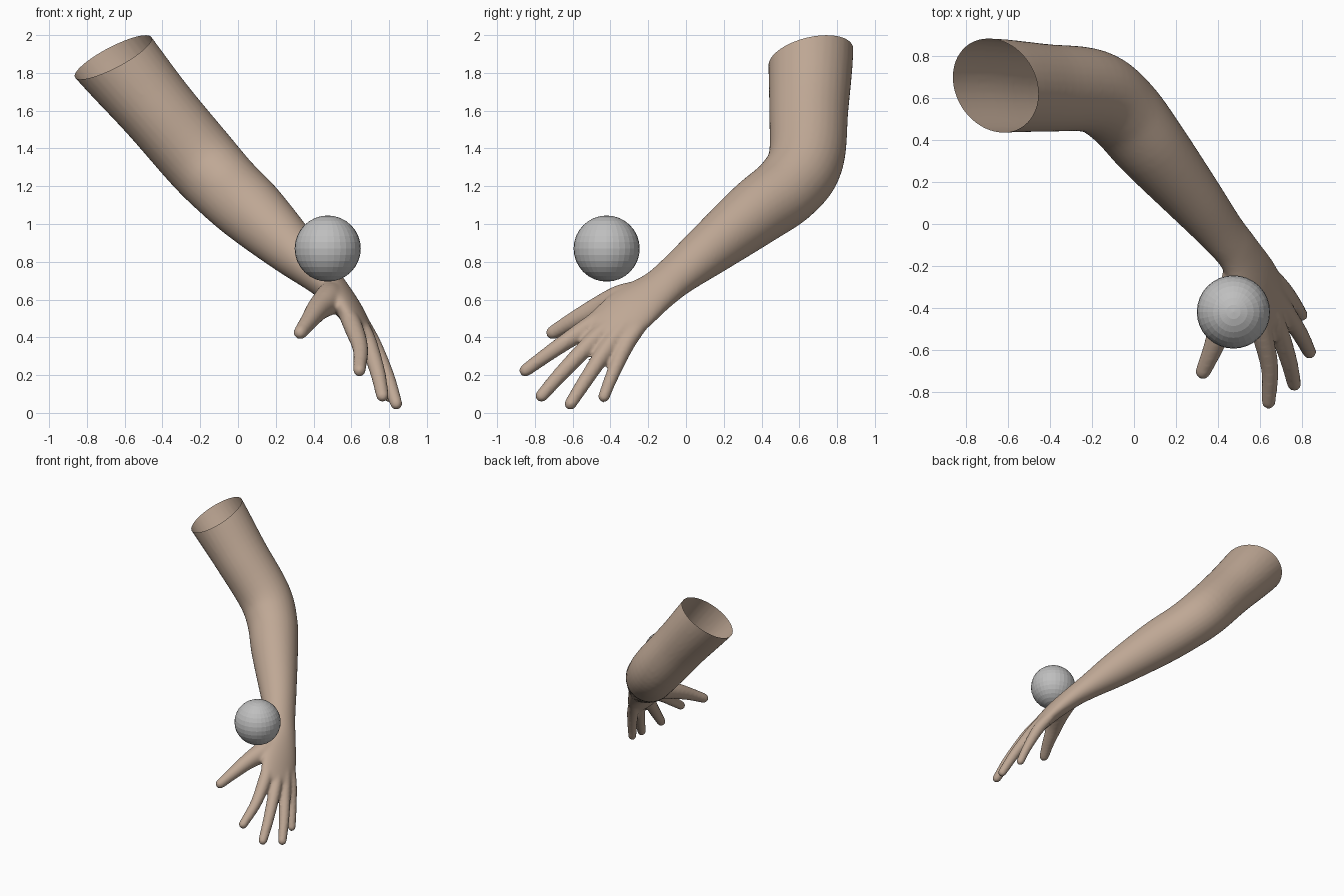
import bpy, bmesh, math
from mathutils import Vector

if "Cube" in bpy.data.objects:
    bpy.data.objects.remove(bpy.data.objects["Cube"])

SIDES = 32
SPREAD = Vector((0.45, 0.78, -0.45)).normalized()   # index knuckle towards little knuckle


def material(name, color):
    m = bpy.data.materials.new(name)
    m.diffuse_color = (*color, 1)
    m.use_nodes = True
    m.node_tree.nodes["Principled BSDF"].inputs["Base Color"].default_value = m.diffuse_color
    return m


skin = material("skin", (0.52, 0.39, 0.30))
grey = material("grey", (0.52, 0.52, 0.52))


def spline(pts, steps=6):
    """Catmull-Rom through stations of (x, y, z, half width, half thickness)."""
    pts = [Vector(p) for p in pts]
    ext = [2 * pts[0] - pts[1]] + pts + [2 * pts[-1] - pts[-2]]
    out = []
    for i in range(len(pts) - 1):
        a, b, c, d = ext[i:i + 4]
        for k in range(steps):
            t = k / steps
            out.append(0.5 * (2 * b + (c - a) * t + (2 * a - 5 * b + 4 * c - d) * t * t
                              + (3 * b - a - 3 * c + d) * t ** 3))
    return out + [pts[-1]]


def limb(bm, stations, round_tip=True):
    """Closed elliptical tube along the stations, with a rounded far end."""
    path = spline(stations)
    pos = [Vector(p[:3]) for p in path]
    data = []
    for i, p in enumerate(path):
        t = (pos[min(i + 1, len(pos) - 1)] - pos[max(i - 1, 0)]).normalized()
        data.append((pos[i], t, p[3], p[4]))
    if round_tip:
        c, t, a, b = data[-1]
        for ang in (25, 50, 70, 84):
            s, k = math.sin(math.radians(ang)), math.cos(math.radians(ang))
            data.append((c + t * min(a, b) * s, t, a * k, b * k))
    rings = []
    for c, t, a, b in data:
        u = (SPREAD - t * SPREAD.dot(t)).normalized()
        v = t.cross(u)
        rings.append([bm.verts.new(c + u * a * math.cos(w) + v * b * math.sin(w))
                      for w in (2 * math.pi * j / SIDES for j in range(SIDES))])
    for r, s in zip(rings, rings[1:]):
        for j in range(SIDES):
            k = (j + 1) % SIDES
            bm.faces.new((r[j], r[k], s[k], s[j]))
    bm.faces.new(rings[0][::-1])
    bm.faces.new(rings[-1])


bm = bmesh.new()
# upper arm, elbow, forearm, wrist and palm in one sweep
limb(bm, [(-0.86, 0.66, 2.12, .225, .225), (-0.665, 0.66, 1.89, .225, .225),
          (-0.43, 0.65, 1.61, .21, .205), (-0.20, 0.635, 1.34, .20, .20),
          (-0.06, 0.54, 1.19, .19, .19), (0.08, 0.37, 1.06, .175, .18),
          (0.28, 0.13, 0.87, .14, .14), (0.42, -0.04, 0.735, .118, .10),
          (0.50, -0.14, 0.655, .118, .082), (0.58, -0.28, 0.555, .148, .068),
          (0.655, -0.42, 0.43, .15, .052)])
# fingers: index, middle, ring, little
limb(bm, [(.57, -.40, .54, .045, .045), (.61, -.52, .455, .05, .05),
          (.648, -.69, .34, .042, .042), (.643, -.85, .225, .034, .034)])
limb(bm, [(.62, -.36, .50, .045, .045), (.68, -.48, .395, .047, .047),
          (.738, -.65, .22, .041, .041), (.765, -.765, .09, .034, .034)])
limb(bm, [(.65, -.31, .48, .045, .045), (.715, -.405, .36, .046, .046),
          (.79, -.52, .19, .040, .040), (.838, -.612, .048, .033, .033)])
limb(bm, [(.65, -.24, .47, .04, .04), (.715, -.32, .355, .044, .044),
          (.77, -.39, .20, .036, .036), (.80, -.435, .085, .031, .031)])
# thumb with its fleshy base
limb(bm, [(.50, -.20, .64, .07, .07), (.48, -.34, .60, .08, .078),
          (.425, -.47, .55, .062, .062), (.375, -.60, .485, .047, .047),
          (.33, -.705, .425, .037, .037)])
bmesh.ops.recalc_face_normals(bm, faces=bm.faces)
mesh = bpy.data.meshes.new("arm_parts")
bm.to_mesh(mesh)
bm.free()
arm = bpy.data.objects.new("arm", mesh)
bpy.context.collection.objects.link(arm)

# fuse the limbs into one smooth skin
fuse = arm.modifiers.new("fuse", 'REMESH')
fuse.mode = 'VOXEL'
fuse.voxel_size = 0.011
soft = arm.modifiers.new("soften", 'SMOOTH')
soft.factor, soft.iterations = 0.5, 8
fused = bpy.data.meshes.new_from_object(
    arm.evaluated_get(bpy.context.evaluated_depsgraph_get()))
arm.modifiers.clear()

# slice the top off to leave the open end
bm = bmesh.new()
bm.from_mesh(fused)
bmesh.ops.bisect_plane(bm, geom=bm.verts[:] + bm.edges[:] + bm.faces[:],
                       plane_co=(-0.665, 0.66, 1.88), plane_no=(-0.54, -0.28, 1),
                       clear_outer=True)
for f in bm.faces:
    f.smooth = True
bm.to_mesh(fused)
bm.free()
arm.data = fused
fused.materials.clear()
fused.materials.append(skin)

# floating ball above the hand
bpy.ops.mesh.primitive_uv_sphere_add(segments=32, ring_count=16, radius=0.175,
                                     location=(0.475, -0.42, 0.87))
ball = bpy.context.object
ball.name = "ball"
ball.data.materials.append(grey)
